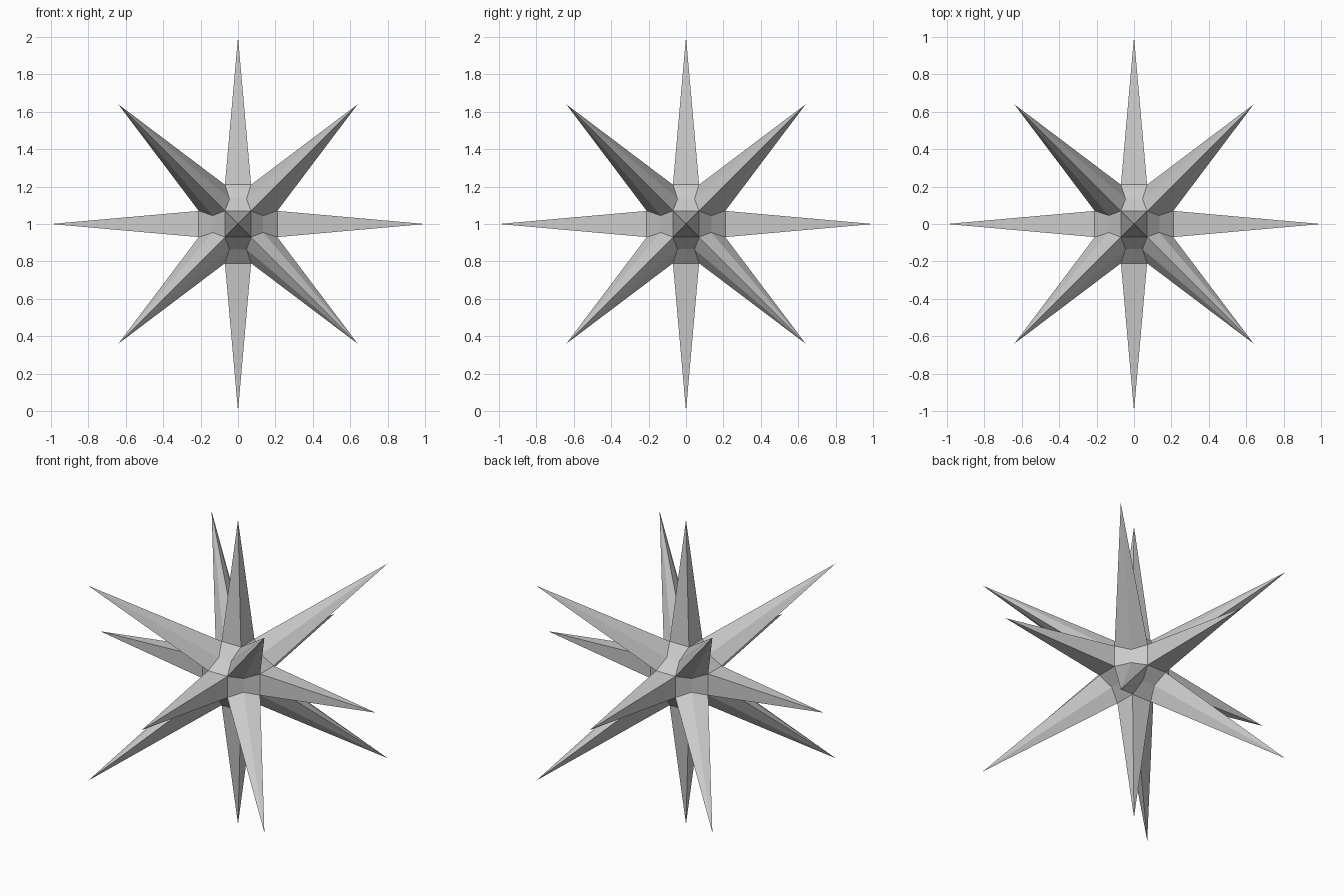
import bpy, bmesh
from itertools import product
from mathutils import Vector

if "Cube" in bpy.data.objects:
    bpy.data.objects.remove(bpy.data.objects["Cube"])

HALF, OUT = 0.07, 0.21      # square spike base: half width, distance from centre
MID, PINCH = 0.135, 0.045   # pinched waist between neighbouring square bases
AXIS_TIP, CORNER_TIP = 1.0, 0.64

bm = bmesh.new()
cache = {}


def vert(co):
    key = tuple(round(c, 4) for c in co)
    if key not in cache:
        cache[key] = bm.verts.new(Vector(co) + Vector((0, 0, 1)))
    return cache[key]


def base_pt(axis, s):
    """Corner of the square base on an axis, in octant s."""
    return vert([s[i] * (OUT if i == axis else HALF) for i in range(3)])


def waist_pt(axis, s):
    """Pinched point lying across from the given axis, in octant s."""
    return vert([s[i] * (PINCH if i == axis else MID) for i in range(3)])


def spike(ring, tip):
    t = vert(tip)
    for a, b in zip(ring, ring[1:] + ring[:1]):
        bm.faces.new((a, b, t))


# Six four-sided spikes along the axes
for axis in range(3):
    u, v = (axis + 1) % 3, (axis + 2) % 3
    for sign in (1, -1):
        ring = []
        for a, b in ((1, 1), (-1, 1), (-1, -1), (1, -1)):
            s = [0, 0, 0]
            s[axis], s[u], s[v] = sign, a, b
            ring.append(base_pt(axis, s))
        spike(ring, [sign * AXIS_TIP if i == axis else 0 for i in range(3)])

# Eight six-sided spikes toward the corners
for s in product((1, -1), repeat=3):
    ring = []
    for axis in range(3):
        ring += [base_pt(axis, s), waist_pt((axis + 2) % 3, s)]
    spike(ring, [c * CORNER_TIP for c in s])

# Pinched core strips joining neighbouring square bases
for axis in range(3):
    u, v = (axis + 1) % 3, (axis + 2) % 3
    for a, b in product((1, -1), repeat=2):
        p, q = [0, 0, 0], [0, 0, 0]
        p[axis], p[u], p[v] = 1, a, b
        q[axis], q[u], q[v] = -1, a, b
        for end in (u, v):
            bm.faces.new((base_pt(end, p), base_pt(end, q),
                          waist_pt(axis, q), waist_pt(axis, p)))

bmesh.ops.recalc_face_normals(bm, faces=bm.faces)
mesh = bpy.data.meshes.new("spiked_star")
bm.to_mesh(mesh)
bm.free()
bpy.context.collection.objects.link(bpy.data.objects.new("spiked_star", mesh))
